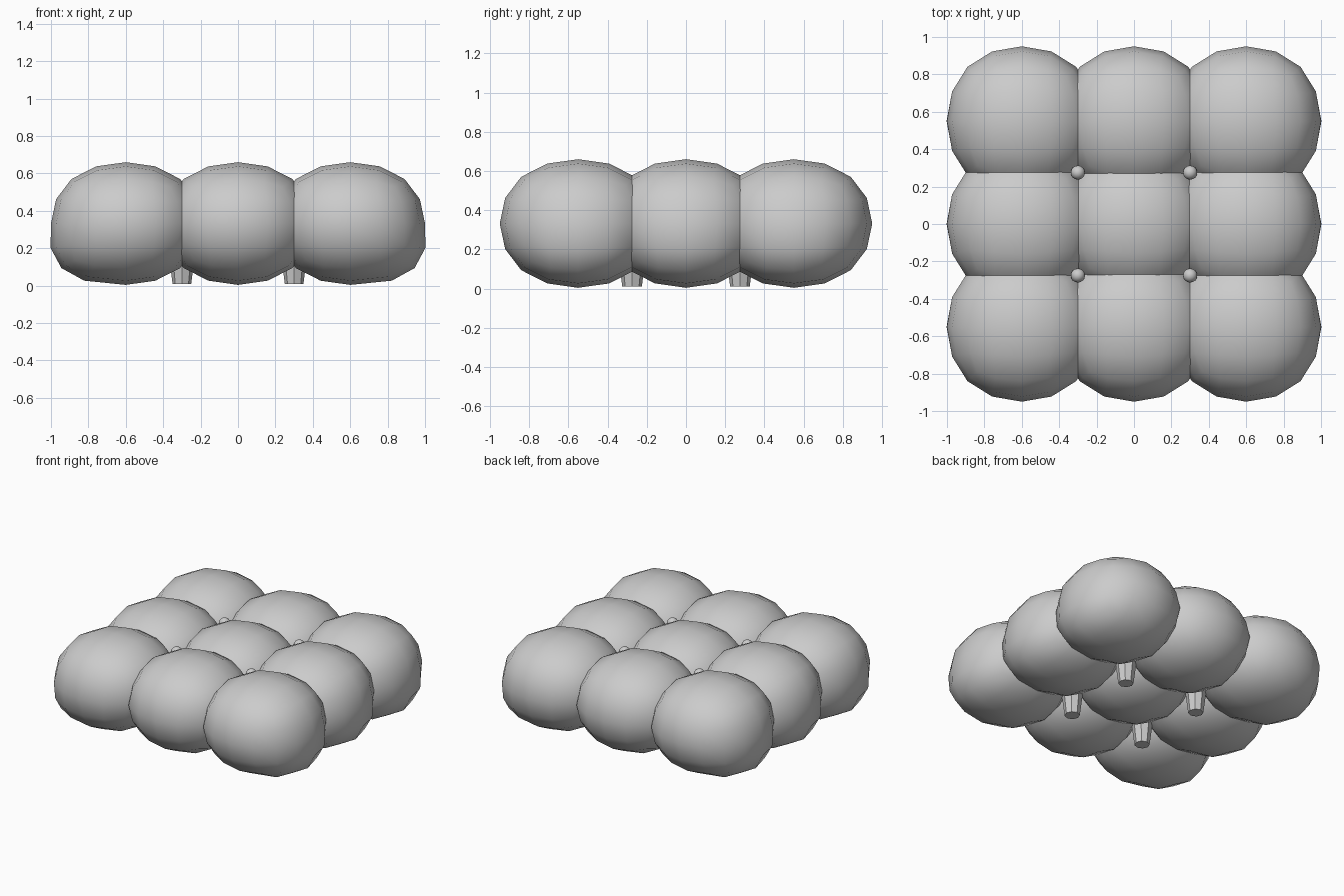
import bpy

if "Cube" in bpy.data.objects:
    bpy.data.objects.remove(bpy.data.objects["Cube"])

R = (0.40, 0.40, 0.328)      # puff half-sizes
SX, SY, ZC = 0.60, 0.55, 0.332  # puff spacing and centre height


def lower_bulge(t):
    # widening of the outer lower side, t = depth below the middle (0..1)
    pts = [(0, 1.0), (0.4, 1.08), (0.77, 1.2), (0.92, 1.4), (1.0, 1.4)]
    for (a, fa), (b, fb) in zip(pts, pts[1:]):
        if t <= b:
            return fa + (fb - fa) * (t - a) / (b - a)
    return pts[-1][1]


def puff(ix, iy):
    # rounded cube cushion, fuller at the bottom on the outer x side
    bpy.ops.mesh.primitive_cube_add(size=2)
    ob = bpy.context.object
    ob.name = "puff"
    sub = ob.modifiers.new("round", 'SUBSURF')
    sub.levels = 2
    bpy.ops.object.modifier_apply(modifier="round")
    vs = ob.data.vertices
    m = max(v.co.z for v in vs)
    k = 0.985 if ix == 0 and iy == 0 else 1.0
    for v in vs:
        v.co /= m
        if v.co.x * ix > 0 and v.co.z < 0:
            v.co.x *= lower_bulge(-v.co.z)
        v.co.x *= R[0] * k
        v.co.y *= R[1] * k
        v.co.z *= R[2] * k
    ob.location = (ix * SX, iy * SY, ZC)
    bpy.ops.object.shade_smooth()


for ix in (-1, 0, 1):
    for iy in (-1, 0, 1):
        puff(ix, iy)

for sx in (-1, 1):
    for sy in (-1, 1):
        x, y = sx * SX / 2, sy * SY / 2
        # tufting button in each valley
        bpy.ops.mesh.primitive_uv_sphere_add(segments=16, ring_count=8, radius=0.038,
                                             location=(x, y, 0.50))
        bpy.context.object.name = "button"
        bpy.ops.object.shade_smooth()
        # small tapered foot below
        bpy.ops.mesh.primitive_cone_add(vertices=8, radius1=0.05, radius2=0.075,
                                        depth=0.2, location=(x, y, 0.11))
        bpy.context.object.name = "foot"
        bpy.ops.object.shade_smooth_by_angle()
